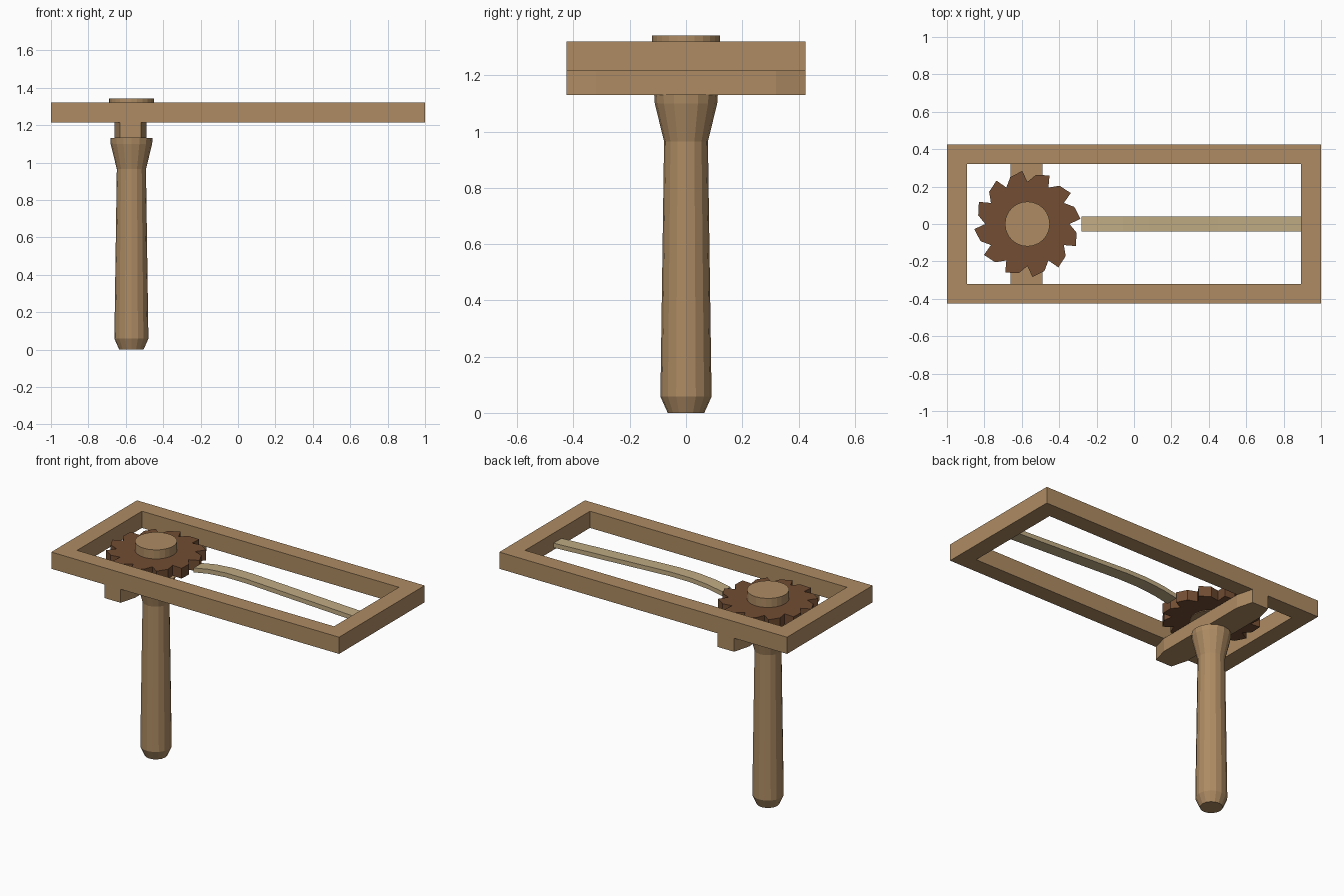
import bpy, bmesh
from math import cos, sin, pi, radians

if "Cube" in bpy.data.objects:
    bpy.data.objects.remove(bpy.data.objects["Cube"])

HUB_X = -0.57


def material(name, color):
    m = bpy.data.materials.new(name)
    m.diffuse_color = (*color, 1)
    m.use_nodes = True
    m.node_tree.nodes["Principled BSDF"].inputs["Base Color"].default_value = m.diffuse_color
    return m


wood = material("wood", (0.42, 0.26, 0.125))
dark_wood = material("dark_wood", (0.17, 0.075, 0.033))
pale_wood = material("pale_wood", (0.53, 0.41, 0.23))


def finish(name, bm, mat):
    bmesh.ops.recalc_face_normals(bm, faces=bm.faces)
    me = bpy.data.meshes.new(name)
    bm.to_mesh(me)
    bm.free()
    me.materials.append(mat)
    ob = bpy.data.objects.new(name, me)
    bpy.context.collection.objects.link(ob)
    return ob


def skin(name, rings, mat, capped=True):
    """Join equal-length closed rings of points; cap the ends or close the loop."""
    bm = bmesh.new()
    vs = [[bm.verts.new(p) for p in ring] for ring in rings]
    n = len(rings[0])
    pairs = list(zip(vs, vs[1:]))
    if capped:
        bm.faces.new(vs[0])
        bm.faces.new(vs[-1])
    else:
        pairs.append((vs[-1], vs[0]))
    for a, b in pairs:
        for i in range(n):
            j = (i + 1) % n
            bm.faces.new((a[i], a[j], b[j], b[i]))
    return finish(name, bm, mat)


def prism(name, outline, z0, z1, mat):
    return skin(name, [[(x, y, z) for x, y in outline] for z in (z0, z1)], mat)


def turned(name, profile, sides, mat):
    rings = [[(HUB_X + r * cos(2 * pi * i / sides), r * sin(2 * pi * i / sides), z)
              for i in range(sides)] for r, z in profile]
    return skin(name, rings, mat)


# Rectangular frame: a square section swept round four mitred corners
corners = [(-1, -1), (1, -1), (1, 1), (-1, 1)]
section = [(1.0, 0.425, 1.215), (1.0, 0.425, 1.32),
           (0.893, 0.322, 1.32), (0.893, 0.322, 1.215)]
skin("frame", [[(sx * x, sy * y, z) for x, y, z in section] for sx, sy in corners],
     wood, capped=False)

# Crossbar under the frame with tapered ends
half = [(0.085, -0.32), (0.085, 0.32), (0.057, 0.425)]
bar = half + [(-0.057, 0.425), (-0.085, 0.32), (-0.085, -0.32), (-0.057, -0.425), (0.057, -0.425)]
prism("crossbar", [(HUB_X - 0.005 + x, y) for x, y in bar], 1.13, 1.215, wood)

# Turned handle
turned("handle", [(0.065, 0), (0.091, 0.058), (0.078, 0.965), (0.111, 1.10), (0.113, 1.131)],
       16, wood)

# Axle cap through the gear
turned("axle", [(0.12, 1.216), (0.12, 1.342)], 24, wood)

# Ratchet gear with twelve hooked teeth
teeth = []
for k in range(12):
    for deg, r in ((90, 0.225), (95.5, 0.285), (110, 0.267)):
        a = radians(deg + 30 * k)
        teeth.append((HUB_X + r * cos(a), r * sin(a)))
prism("ratchet_gear", teeth, 1.22, 1.285, dark_wood)

# Flexed tongue from the far rail to the gear teeth: x, centre height, half thickness
path = [(0.9, 1.243, 0.014), (0.45, 1.263, 0.014), (0.08, 1.28, 0.014),
        (-0.06, 1.28, 0.014), (-0.18, 1.27, 0.014), (-0.28, 1.252, 0.014)]
skin("tongue", [[(x, -0.04, z - t), (x, 0.04, z - t), (x, 0.04, z + t), (x, -0.04, z + t)]
                for x, z, t in path], pale_wood)
